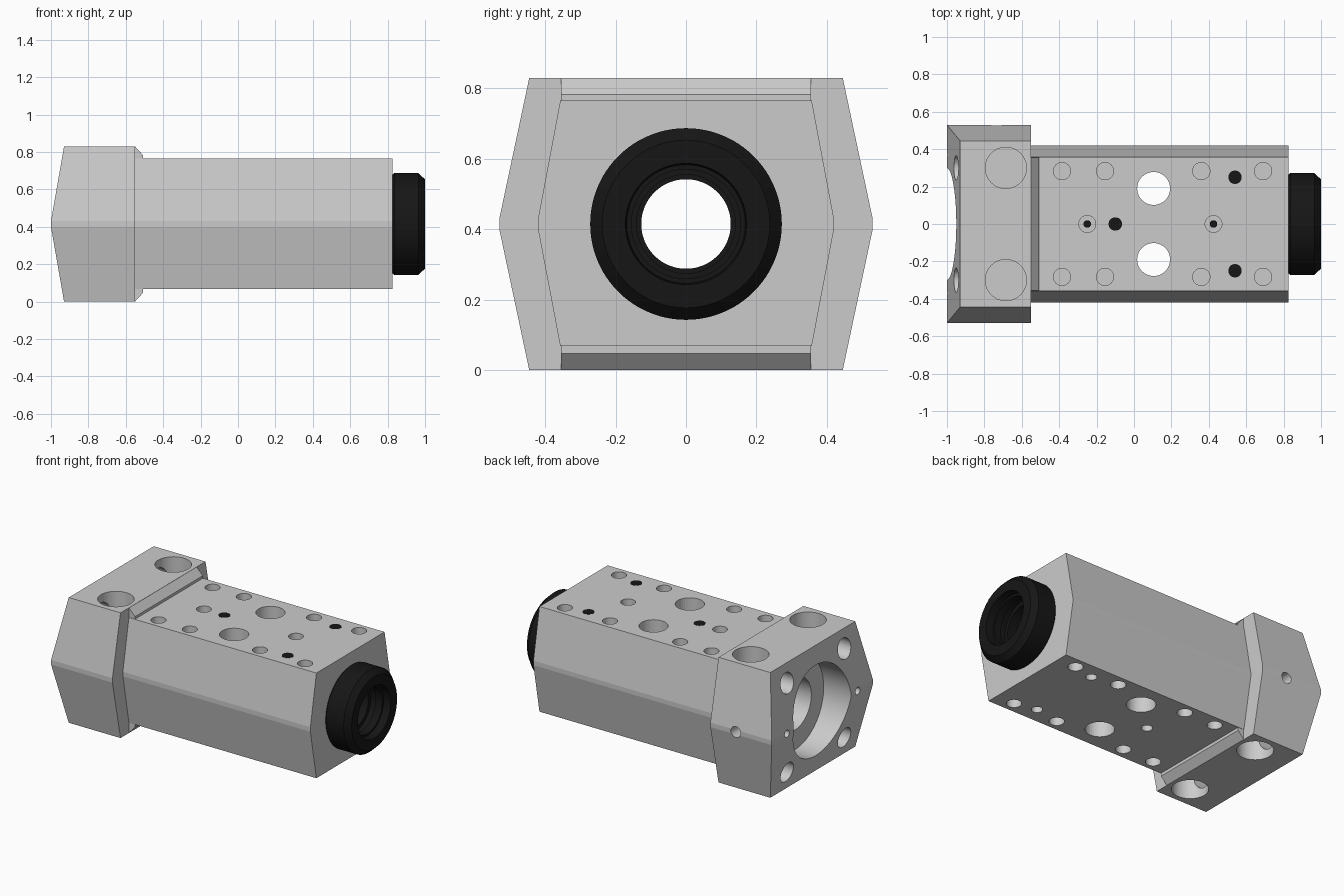
import bpy, bmesh, math
from mathutils import Matrix, Vector

if "Cube" in bpy.data.objects:
    bpy.data.objects.remove(bpy.data.objects["Cube"])

ZC = 0.415            # height of the main bore axis
TOP, BOT = 0.765, 0.068

black = bpy.data.materials.new("black")
black.diffuse_color = (0.008, 0.008, 0.008, 1)
black.use_nodes = True
black.node_tree.nodes["Principled BSDF"].inputs["Base Color"].default_value = black.diffuse_color


def finish(name, bm, mat=None):
    bmesh.ops.recalc_face_normals(bm, faces=bm.faces)
    me = bpy.data.meshes.new(name)
    bm.to_mesh(me)
    bm.free()
    ob = bpy.data.objects.new(name, me)
    bpy.context.collection.objects.link(ob)
    if mat:
        me.materials.append(mat)
    return ob


def loft(name, rings, close=False):
    """Skin equal-sized rings of points; cap the ends or join them in a loop."""
    bm = bmesh.new()
    vs = [[bm.verts.new(p) for p in r] for r in rings]
    n = len(vs[0])
    pairs = list(zip(vs, vs[1:])) + ([(vs[-1], vs[0])] if close else [])
    for a, b in pairs:
        for i in range(n):
            j = (i + 1) % n
            bm.faces.new((a[i], a[j], b[j], b[i]))
    if not close:
        bm.faces.new(vs[0])
        bm.faces.new(vs[-1])
    return finish(name, bm)


def lathe_x(name, profile, close=False, n=96):
    """Turn (x, radius) points around the bore axis."""
    ang = [2 * math.pi * i / n for i in range(n)]
    return loft(name, [[(x, r * math.cos(a), ZC + r * math.sin(a)) for a in ang]
                       for x, r in profile], close)


def add_cyl(bm, p, q, r, n=40):
    p, q = Vector(p), Vector(q)
    rot = (q - p).to_track_quat('Z', 'Y').to_matrix().to_4x4()
    bmesh.ops.create_cone(bm, cap_ends=True, segments=n, radius1=r, radius2=r,
                          depth=(q - p).length,
                          matrix=Matrix.Translation((p + q) / 2) @ rot)


def boolean(ob, other, op):
    m = ob.modifiers.new(op, 'BOOLEAN')
    m.operation, m.object, m.solver = op, other, 'EXACT'
    dg = bpy.context.evaluated_depsgraph_get()
    me = bpy.data.meshes.new_from_object(ob.evaluated_get(dg))
    ob.modifiers.clear()
    ob.data = me
    bpy.data.objects.remove(other)


def smooth(ob):
    bpy.ops.object.select_all(action='DESELECT')
    ob.select_set(True)
    bpy.context.view_layer.objects.active = ob
    bpy.ops.object.shade_smooth_by_angle(angle=math.radians(8 if ob.name == "housing" else 25))


# Flanged head: stacked rectangles, widest at mid height
head = [(0, -0.93, 0.445), (0.40, -1.0, 0.53), (0.43, -1.0, 0.53), (0.83, -0.93, 0.445)]
housing = loft("housing", [[(x, -y, z), (-0.55, -y, z), (-0.55, y, z), (x, y, z)]
                           for z, x, y in head])

# Long six-sided body
half = [(0.357, BOT), (0.42, 0.40), (0.42, 0.43), (0.357, TOP)]
section = half + [(-y, z) for y, z in reversed(half)]
body = loft("body", [[(x, y, z) for y, z in section] for x in (-0.6, 0.825)])
boolean(housing, body, 'UNION')

# Chamfered step between head and body
step = [(-0.6, 0.02), (-0.55, 0.001), (-0.507, 0.048),
        (-0.507, 0.782), (-0.55, 0.829), (-0.6, 0.81)]
collar = loft("collar", [[(x, y, z) for x, z in step] for y in (-0.355, 0.355)])
boolean(housing, collar, 'UNION')

# Main bore with large counterbore in the head
bore = lathe_x("bore_cutter", [(-1.1, 0.3), (-0.8, 0.3), (-0.8, 0.17), (0.9, 0.17)])
boolean(housing, bore, 'DIFFERENCE')

# Vertical holes: bolt pockets, through holes, tapped holes, pin holes
screws = [(-0.25, 0), (0.425, 0)]
pins = [(-0.10, 0), (0.54, 0.25), (0.54, -0.25)]
bm = bmesh.new()
for s in (-1, 1):
    add_cyl(bm, (0.105, 0.19 * s, -0.1), (0.105, 0.19 * s, 0.95), 0.088)
    for z0, z1 in ((-0.1, 0.22), (0.61, 0.95)):
        add_cyl(bm, (-0.685, 0.3 * s, z0), (-0.685, 0.3 * s, z1), 0.11, 56)
    for x in (-0.385, -0.155, 0.36, 0.69):
        for z0, z1 in ((-0.1, BOT + 0.12), (TOP - 0.12, 0.95)):
            add_cyl(bm, (x, 0.283 * s, z0), (x, 0.283 * s, z1), 0.046)
for x, y in screws:
    add_cyl(bm, (x, y, TOP - 0.06), (x, y, 0.95), 0.045)
for x, y in pins:
    add_cyl(bm, (x, y, -0.1), (x, y, BOT + 0.08), 0.034)
boolean(housing, finish("vertical_cutter", bm), 'DIFFERENCE')

# Bolt holes from the head face into the pockets, and small port holes
bm = bmesh.new()
for s in (-1, 1):
    for z in (ZC - 0.295, ZC + 0.295):
        add_cyl(bm, (-1.1, 0.3 * s, z), (-0.69, 0.3 * s, z), 0.066)
    add_cyl(bm, (-1.1, 0.37 * s, ZC), (-0.8, 0.37 * s, ZC), 0.024)
add_cyl(bm, (-0.735, 0.40, ZC), (-0.735, 0.6, ZC), 0.036)
boolean(housing, finish("port_cutter", bm), 'DIFFERENCE')
smooth(housing)

# Black nose ring with stepped inner sleeve
nose = lathe_x("nose_ring", [
    (0.60, 0.168), (0.826, 0.168), (0.826, 0.262), (0.836, 0.272), (0.965, 0.272),
    (1.0, 0.238), (1.0, 0.172), (0.95, 0.168), (0.95, 0.155), (0.90, 0.155),
    (0.90, 0.165), (0.86, 0.165), (0.86, 0.14), (0.80, 0.14), (0.80, 0.127),
    (0.60, 0.127)], close=True)
nose.data.materials.append(black)
smooth(nose)

# Black plugs flush with the top, and small screws in their recesses
bm = bmesh.new()
for x, y in pins:
    add_cyl(bm, (x, y, TOP - 0.05), (x, y, TOP + 0.001), 0.036)
for x, y in screws:
    add_cyl(bm, (x, y, TOP - 0.08), (x, y, TOP - 0.045), 0.02)
smooth(finish("top_plugs", bm, black))
